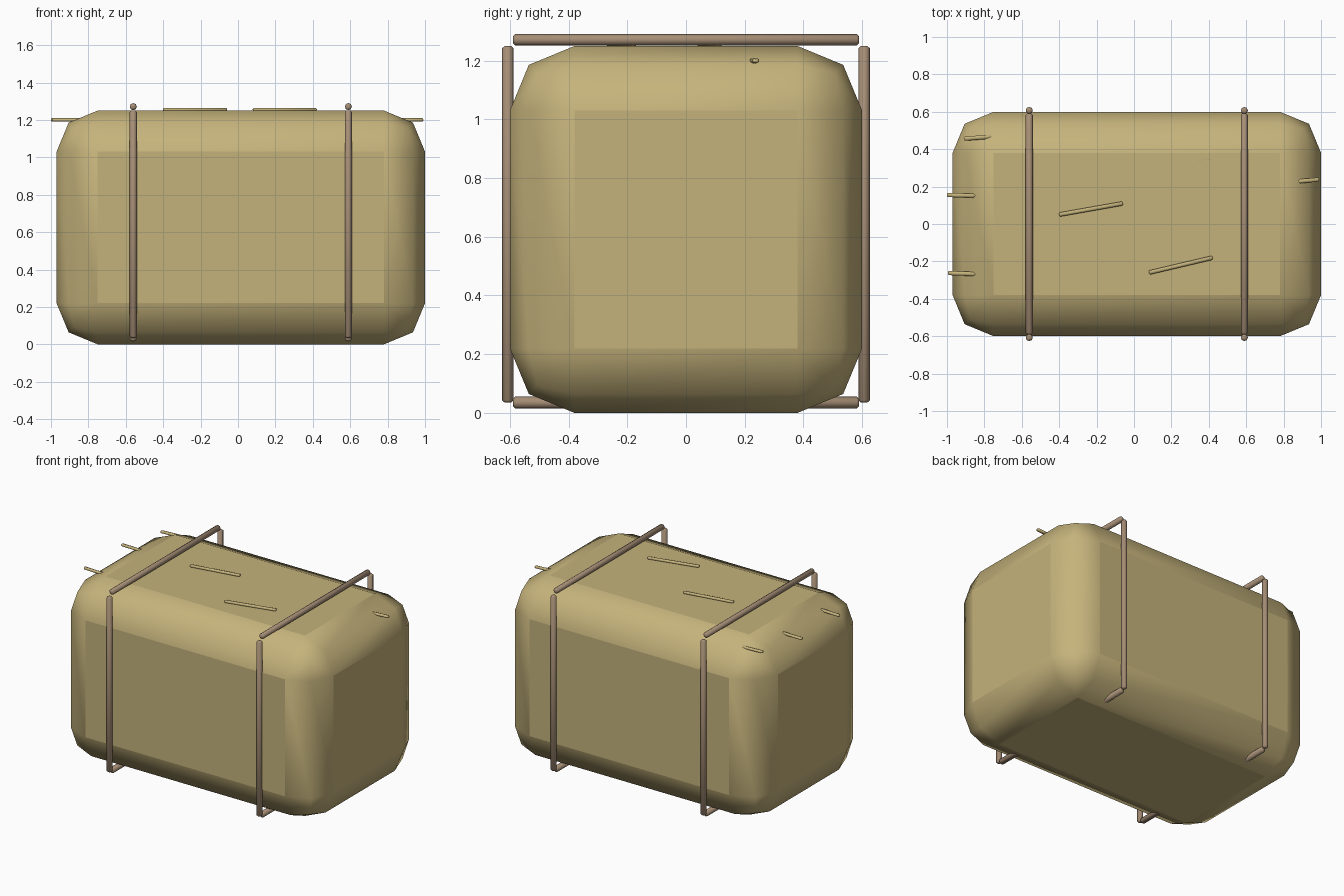
import bpy, bmesh, math
from mathutils import Vector

cube = bpy.data.objects.get("Cube")
if cube:
    bpy.data.objects.remove(cube, do_unlink=True)


def make_material(name, colour):
    mat = bpy.data.materials.new(name)
    mat.use_nodes = True
    mat.diffuse_color = colour
    mat.node_tree.nodes["Principled BSDF"].inputs["Base Color"].default_value = colour
    return mat


straw_yellow = make_material("straw yellow", (0.56, 0.45, 0.20, 1))
twine_brown = make_material("twine brown", (0.38, 0.27, 0.18, 1))


def finish(obj, mat, angle):
    obj.data.materials.append(mat)
    bpy.ops.object.select_all(action="DESELECT")
    obj.select_set(True)
    bpy.context.view_layer.objects.active = obj
    bpy.ops.object.shade_smooth_by_angle(angle=math.radians(angle))


def rod(name, start, end, radius, mat, sides=8, flatten=1.0):
    """Thin cylinder with softened ends running between two points."""
    start, end = Vector(start), Vector(end)
    axis = end - start
    bpy.ops.mesh.primitive_cylinder_add(vertices=sides, radius=radius, depth=axis.length)
    obj = bpy.context.object
    obj.name = name
    bm = bmesh.new()
    bm.from_mesh(obj.data)
    caps = [f for f in bm.faces if abs(f.normal.z) > 0.9]
    rims = list({e for f in caps for e in f.edges})
    bmesh.ops.bevel(bm, geom=rims, offset=radius * 0.4, segments=1, affect="EDGES")
    turn = axis.to_track_quat("Z", "Y").to_matrix().to_4x4()
    bm.transform(turn)
    for v in bm.verts:
        v.co.z *= flatten
    bm.to_mesh(obj.data)
    bm.free()
    obj.location = (start + end) / 2
    finish(obj, mat, 50)


# Bale: rounded block
bpy.ops.mesh.primitive_cube_add(size=1, location=(0.015, 0, 0.625))
bale = bpy.context.object
bale.name = "bale"
bale.scale = (1.97, 1.2, 1.25)
bpy.ops.object.transform_apply(location=False, rotation=False, scale=True)
bevel = bale.modifiers.new("rounded edges", "BEVEL")
bevel.width = 0.22
bevel.segments = 2
finish(bale, straw_yellow, 60)
bpy.ops.object.modifier_apply(modifier="rounded edges")
finish_angle = math.radians(60)
bpy.ops.object.shade_smooth_by_angle(angle=finish_angle)
weighted = bale.modifiers.new("flat panels", "WEIGHTED_NORMAL")
weighted.keep_sharp = True

# Twine: two loops of four rods each
for side, x in (("right", -0.56), ("left", 0.59)):
    rod(f"{side}_twine_top", (x, -0.59, 1.271), (x, 0.59, 1.271), 0.019, twine_brown)
    rod(f"{side}_twine_bottom", (x, -0.59, 0.035), (x, 0.59, 0.035), 0.02, twine_brown)
    for face, y in (("front", -0.607), ("back", 0.607)):
        rod(f"{side}_twine_{face}", (x, y, 0.035), (x, y, 1.25), 0.019, twine_brown)

# Loose straws: lying on top and poking out of the ends
straws = [
    ((-0.40, 0.05), (-0.06, 0.11), 1.255),
    ((0.08, -0.26), (0.42, -0.18), 1.255),
    ((0.22, 0.335), (0.41, 0.345), 1.241),
    ((-1.00, 0.155), (-0.80, 0.15), 1.20),
    ((-0.995, -0.262), (-0.79, -0.27), 1.20),
    ((-0.91, 0.456), (-0.72, 0.47), 1.20),
    ((0.99, 0.238), (0.79, 0.22), 1.20),
]
for i, (a, b, z) in enumerate(straws):
    rod(f"loose_straw_{i + 1}", (*a, z), (*b, z), 0.013, straw_yellow, 6, 0.75)
